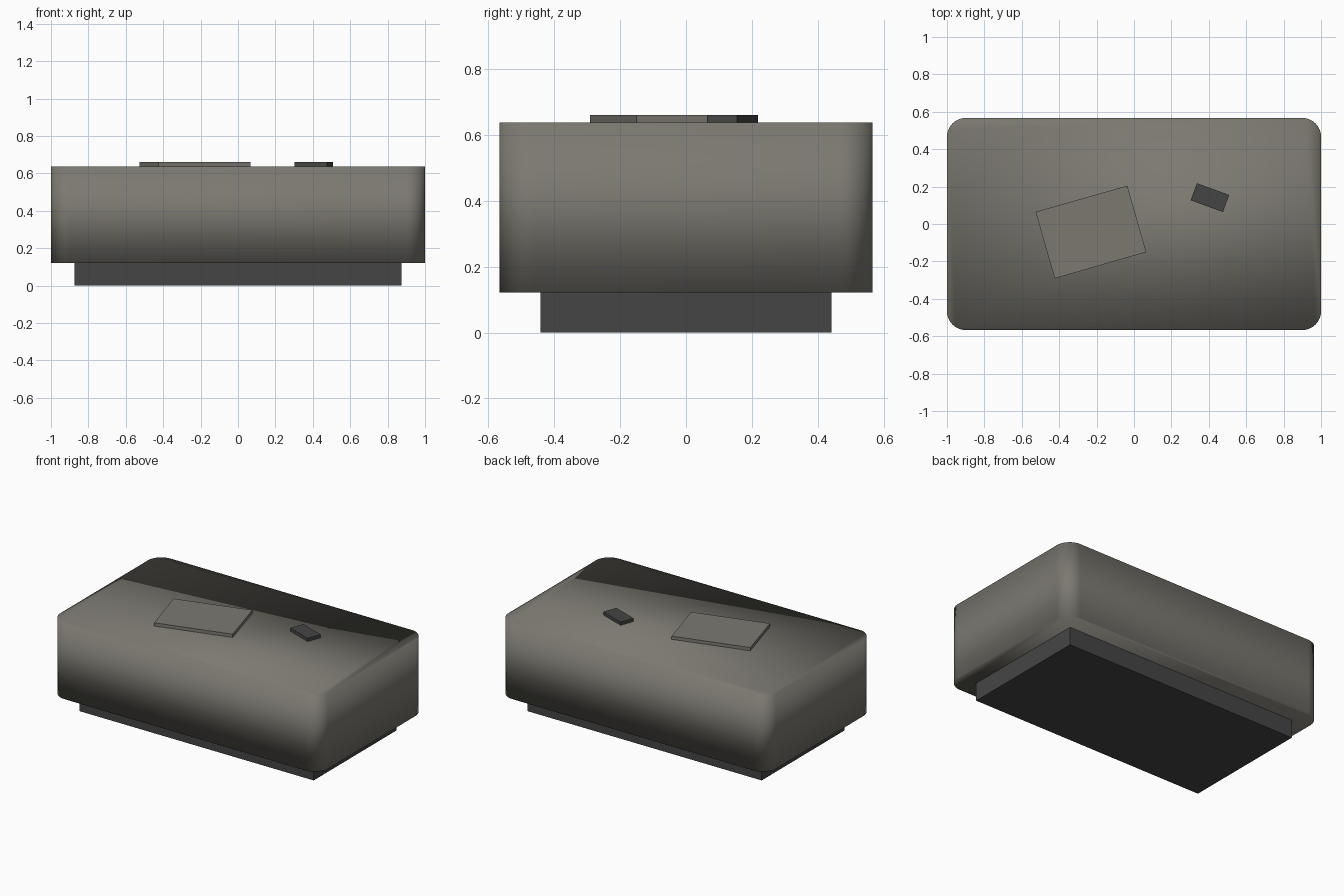
import bpy, bmesh
from math import cos, sin, pi, radians
from mathutils import Matrix

cube = bpy.data.objects.get("Cube")
if cube:
    bpy.data.objects.remove(cube, do_unlink=True)


def material(name, rgb):
    mat = bpy.data.materials.new(name)
    mat.use_nodes = True
    mat.diffuse_color = (*rgb, 1)
    mat.node_tree.nodes["Principled BSDF"].inputs["Base Color"].default_value = (*rgb, 1)
    return mat


stone = material("warm grey", (0.20, 0.19, 0.165))
charcoal = material("charcoal", (0.06, 0.06, 0.06))


def finish(name, bm, mat):
    bmesh.ops.recalc_face_normals(bm, faces=bm.faces)
    mesh = bpy.data.meshes.new(name)
    bm.to_mesh(mesh)
    bm.free()
    mesh.materials.append(mat)
    obj = bpy.data.objects.new(name, mesh)
    bpy.context.collection.objects.link(obj)
    return obj


def box(name, size, low, high, mat, centre=(0, 0), turn=0):
    bm = bmesh.new()
    place = (Matrix.Translation((*centre, (low + high) / 2))
             @ Matrix.Rotation(radians(turn), 4, "Z")
             @ Matrix.Diagonal((*size, high - low, 1)))
    bmesh.ops.create_cube(bm, size=1, matrix=place)
    return finish(name, bm, mat)


def rounded_slab(name, half_x, half_y, radius, low, high, mat, steps=8):
    bm = bmesh.new()
    ring = []
    for corner, (sx, sy) in enumerate([(1, 1), (-1, 1), (-1, -1), (1, -1)]):
        for i in range(steps + 1):
            a = (corner + i / steps) * pi / 2
            ring.append(bm.verts.new((sx * (half_x - radius) + radius * cos(a),
                                      sy * (half_y - radius) + radius * sin(a), low)))
    base = bm.faces.new(ring)
    top = bmesh.ops.extrude_face_region(bm, geom=[base], use_keep_orig=True)["geom"]
    bmesh.ops.translate(bm, vec=(0, 0, high - low),
                        verts=[v for v in top if isinstance(v, bmesh.types.BMVert)])
    return finish(name, bm, mat)


# Rounded table body, softly shaded all over
body = rounded_slab("table_body", 1.0, 0.567, 0.1, 0.122, 0.638, stone)
body.data.shade_smooth()

# Recessed plinth
box("plinth", (1.75, 0.884), 0, 0.122, charcoal)

# Objects lying on the top
box("book", (0.51, 0.37), 0.638, 0.66, stone, (-0.23, -0.043), 16)
box("remote", (0.184, 0.097), 0.638, 0.66, charcoal, (0.406, 0.141), -20)
